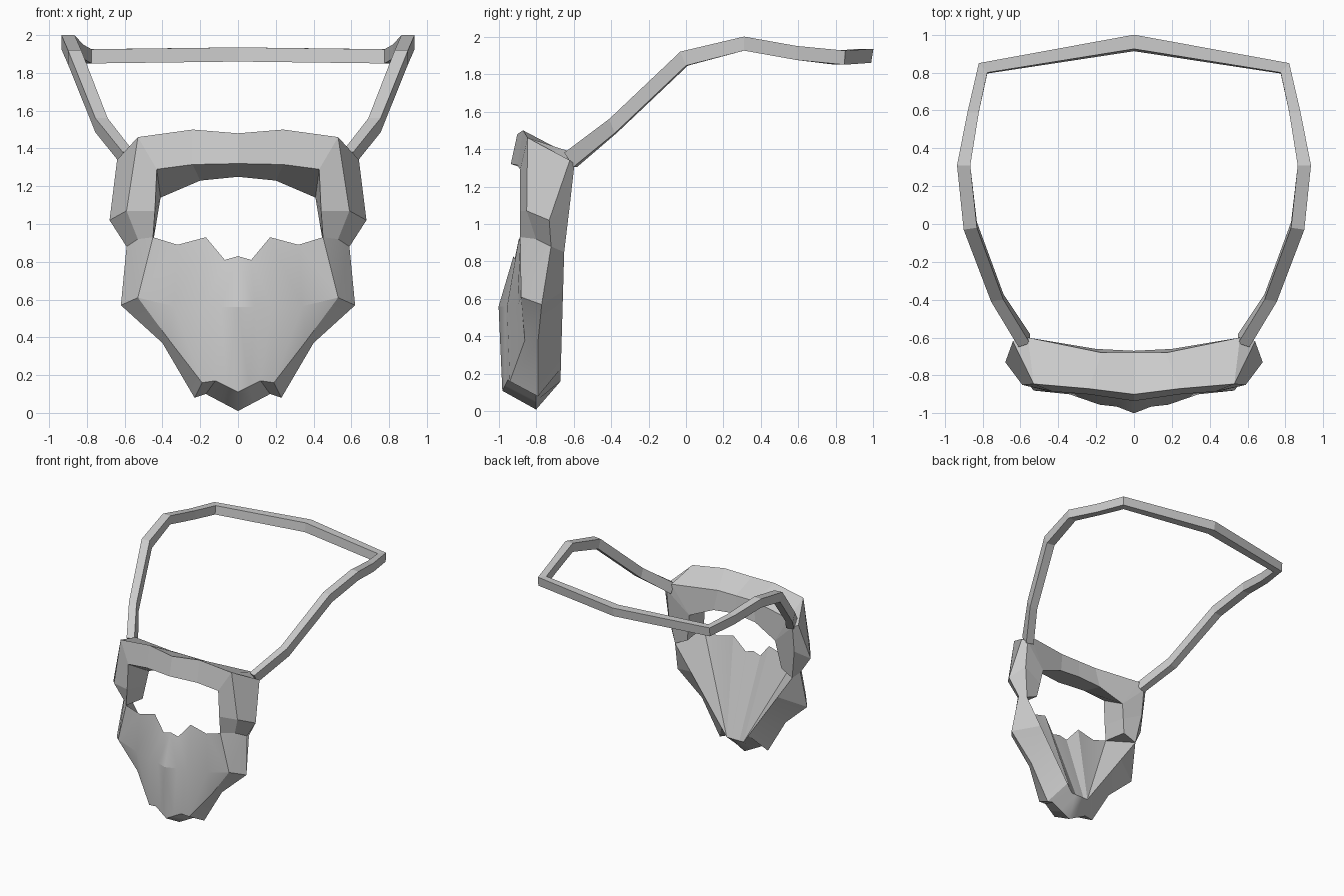
import bpy, bmesh
from mathutils import Vector

cube = bpy.data.objects.get("Cube")
if cube:
    bpy.data.objects.remove(cube)

grey = bpy.data.materials.new("light_grey")
grey.use_nodes = True
colour = (0.6, 0.6, 0.6, 1)
grey.diffuse_color = colour
grey.node_tree.nodes["Principled BSDF"].inputs["Base Color"].default_value = colour


def strip(a, b):
    """Quads between two matching rows of points."""
    return [(a[i], a[i + 1], b[i + 1], b[i]) for i in range(len(a) - 1)]


def build(name, faces, smooth=None):
    """Weld half of a part from its faces and mirror it across x."""
    bm = bmesh.new()
    for f in faces:
        bm.faces.new([bm.verts.new(p) for p in f])
    bmesh.ops.remove_doubles(bm, verts=bm.verts, dist=0.001)
    bmesh.ops.recalc_face_normals(bm, faces=bm.faces)
    mesh = bpy.data.meshes.new(name)
    bm.to_mesh(mesh)
    bm.free()
    mesh.materials.append(grey)
    ob = bpy.data.objects.new(name, mesh)
    bpy.context.collection.objects.link(ob)
    mirror = ob.modifiers.new("Mirror", 'MIRROR')
    mirror.merge_threshold = 0.001
    if smooth:
        bpy.ops.object.select_all(action='DESELECT')
        ob.select_set(True)
        bpy.context.view_layer.objects.active = ob
        bpy.ops.object.shade_smooth_by_angle(angle=smooth)


# Brow: four rows of points joined into a tube
top_front = [(0, -.9, 1.48), (.24, -.87, 1.5), (.53, -.845, 1.46)]
low_front = [(0, -.935, 1.32), (.24, -.9, 1.315), (.43, -.885, 1.29)]
low_back = [(0, -.67, 1.25), (.2, -.66, 1.23), (.41, -.63, 1.14)]
top_back = [(0, -.68, 1.4), (.17, -.68, 1.4), (.56, -.6, 1.38)]
build("brow", strip(top_front, low_front) + strip(low_front, low_back)
      + strip(low_back, top_back) + strip(top_back, top_front))

# Side posts: front, outer and back edges around the eye opening
post_front = [top_front[-1], (.59, -.85, 1.07), (.53, -.8, .92)]
post_outer = [(.64, -.62, 1.34), (.68, -.73, 1.02), (.59, -.72, .88)]
post_back = [(.6, -.595, 1.32), (.6, -.62, 1.1), (.56, -.65, .85)]
eye_front = [low_front[-1], (.44, -.885, 1.07), (.45, -.885, .93)]
eye_back = [low_back[-1], (.43, -.645, 1.02), (.45, -.66, .9)]
posts = [post_front, post_outer, post_back, eye_back, eye_front]
faces = [f for i in range(5) for f in strip(posts[i], posts[(i + 1) % 5])]
faces += [(top_front[-1], post_outer[0], post_back[0], top_back[-1]),
          (top_back[-1], post_back[0], eye_back[0]),
          (eye_front[-1], eye_back[-1], post_back[-1], post_front[-1])]
build("side_posts", faces)

# Face plate: nose edge, cheek crease and jaw edge, from the centre outwards
nose = [(0, -.92, .83), (.07, -.915, .81), (.17, -.89, .93), (.32, -.885, .89), eye_front[-1]]
crease = [(0, -1, .56), (.09, -.965, .56), (.18, -.955, .56), (.34, -.9, .565), (.53, -.88, .61)]
jaw = [(0, -.98, .11), (.06, -.965, .14), (.12, -.95, .17), (.19, -.94, .16), (.36, -.86, .38)]
plate = strip(nose, crease) + strip(crease, jaw)
plate.append((nose[-1], post_front[-1], crease[-1]))

# Jaw sides: bevel out from the plate, then in to a straight ridge at the rear
ridge_top, ridge_low = Vector(post_back[-1]), Vector((.08, -.67, .16))
chin = [(0, -.67, .16), (.04, -.67, .16), ridge_low]
rim_front = jaw + [crease[-1], post_front[-1]]
rim_outer = [(0, -.8, .01), (.085, -.8, .055), (.17, -.8, .1), (.23, -.79, .08),
             (.4, -.79, .37), (.62, -.77, .57), post_outer[-1]]
rim_back = chin + [ridge_low.lerp(ridge_top, t) for t in (.1, .35, .7, 1)]

# Inner slope: from the nose edge down and back to the chin
inner = strip(nose[:3], chin)
inner += [(nose[2], nose[3], ridge_low), (nose[3], nose[4], ridge_low)]
ridge = rim_back[2:]
inner += [(nose[4], ridge[i], ridge[i + 1]) for i in range(len(ridge) - 1)]
build("face_plate", plate + strip(rim_front, rim_outer)
      + strip(rim_outer, rim_back) + inner, 0.25)

# Head strap: outer and inner edges of the band, and how far the underside shifts
stations = [((0, 1), (0, .925), 1.935, -.012), ((.82, .85), (.775, .8), 1.925, -.005),
            ((.88, .59), (.82, .59), 1.95, 0), ((.935, .31), (.865, .31), 2, 0),
            ((.9, -.03), (.83, -.02), 1.92, .03), ((.755, -.41), (.69, -.4), 1.56, .03),
            ((.61, -.65), (.55, -.63), 1.38, .05)]
edges = [[], [], [], []]
for (ox, oy), (ix, iy), z, shift in stations:
    drop = Vector((0, shift, -.075))
    outer, inner_edge = Vector((ox, oy, z)), Vector((ix, iy, z))
    for row, p in zip(edges, (outer, inner_edge, inner_edge + drop, outer + drop)):
        row.append(p)
band = [f for i in range(4) for f in strip(edges[i], edges[(i + 1) % 4])]
band.append([row[-1] for row in edges])
build("head_strap", band)
